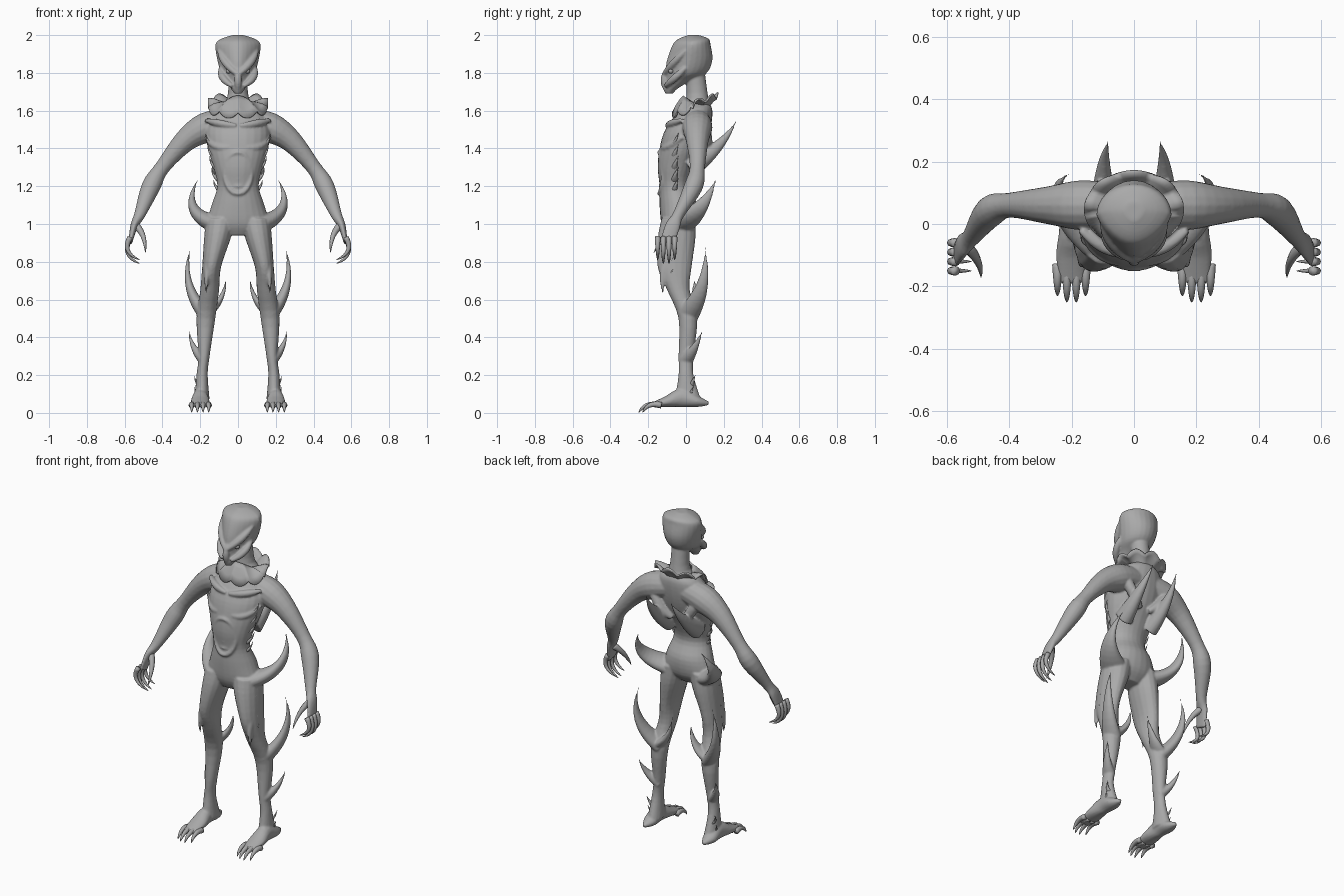
import bpy, bmesh, math
from mathutils import Vector

cube = bpy.data.objects.get("Cube")
if cube:
    bpy.data.objects.remove(cube, do_unlink=True)

skin = bpy.data.materials.new("grey_skin")
skin.use_nodes = True
skin.diffuse_color = (.4, .4, .4, 1)
skin.node_tree.nodes["Principled BSDF"].inputs["Base Color"].default_value = skin.diffuse_color

ACROSS = Vector((1, 0, 0))
BACKWARD = Vector((0, 1, 0))


def ring(x=0, y=0, z=0, wide=.05, deep=None):
    """One cross-section: its centre and two radii."""
    return Vector((x, y, z, wide, wide if deep is None else deep))


def smooth_path(rings, steps=4):
    """Fill in between cross-sections along a smooth spline."""
    padded = [rings[0], *rings, rings[-1]]
    path = []
    for before, start, end, after in zip(padded, padded[1:], padded[2:], padded[3:]):
        into, out = (end - before) / 2, (after - start) / 2
        for step in range(steps):
            t = step / steps
            ease = t * t * (3 - 2 * t)
            path.append(start.lerp(end, ease) + into * (t * (1 - t) ** 2) - out * (t * t * (1 - t)))
    return path + [rings[-1]]


def skin_path(bm, path, mirror=True, level=False, axis=BACKWARD, sides=16, wedge=0):
    """Skin a tube; level keeps rings horizontal, wedge narrows their front."""
    for mirror_sign in ((1, -1) if mirror else (1,)):
        loops = []
        for index, section in enumerate(path):
            centre = Vector(section[:3])
            u, v = ACROSS, BACKWARD
            if not level:
                ahead = path[min(index + 1, len(path) - 1)]
                behind = path[max(index - 1, 0)]
                along = (Vector(ahead[:3]) - Vector(behind[:3])).normalized()
                u = (axis - along * axis.dot(along)).normalized()
                v = along.cross(u)
            loop = []
            for side in range(sides):
                angle = math.tau * side / sides
                front = max(-math.sin(angle), 0)
                point = centre + u * (math.cos(angle) * (1 - wedge * front) * section[3])
                point += v * (math.sin(angle) * section[4])
                loop.append(bm.verts.new((point.x * mirror_sign, point.y, point.z)))
            loops.append(loop)
        bridge(bm, loops)
        bm.faces.new(loops[0])
        bm.faces.new(loops[-1])


def bridge(bm, loops):
    for lower, upper in zip(loops, loops[1:]):
        for side in range(len(lower)):
            after = (side + 1) % len(lower)
            bm.faces.new((lower[side], lower[after], upper[after], upper[side]))


def spike(bm, start, bend, tip, wide, deep, taper=1, **options):
    """A curved horn that narrows from start to tip."""
    start, bend, tip = Vector(start), Vector(bend), Vector(tip)
    path = []
    for step in range(13):
        t = step / 12
        centre = start.lerp(bend, t).lerp(bend.lerp(tip, t), t)
        size = max((1 - t) ** taper, .06)
        path.append(ring(*centre, wide * size, deep * size))
    skin_path(bm, path, **options)


def ridge(bm, start, bend, end, thick, **options):
    """A fold that swells in its middle."""
    start, bend, end = Vector(start), Vector(bend), Vector(end)
    path = []
    for step in range(9):
        t = step / 8
        centre = start.lerp(bend, t).lerp(bend.lerp(end, t), t)
        path.append(ring(*centre, thick * (.5 + .5 * math.sin(math.pi * t))))
    skin_path(bm, path, **options)


def finish(bm, name):
    bmesh.ops.recalc_face_normals(bm, faces=bm.faces)
    for face in bm.faces:
        face.smooth = True
    mesh = bpy.data.meshes.new(name)
    bm.to_mesh(mesh)
    bm.free()
    mesh.materials.append(skin)
    part = bpy.data.objects.new(name, mesh)
    bpy.context.collection.objects.link(part)
    return part


body = bmesh.new()

# Torso and neck
torso = [ring(y=-.05, z=.94, wide=.08, deep=.05), ring(y=-.04, z=1, wide=.16, deep=.09),
         ring(y=-.04, z=1.1, wide=.14, deep=.1), ring(y=-.06, z=1.2, wide=.11, deep=.08),
         ring(y=-.05, z=1.3, wide=.13, deep=.1), ring(y=-.02, z=1.4, wide=.16, deep=.12),
         ring(y=.01, z=1.5, wide=.17, deep=.12), ring(y=.05, z=1.6, wide=.13, deep=.09),
         ring(y=.06, z=1.66, wide=.06), ring(y=.05, z=1.8, wide=.05)]
skin_path(body, smooth_path(torso), mirror=False, level=True, sides=24)

# Head with a wide swept crown and narrow muzzle
head = [ring(y=-.09, z=1.69, wide=.02), ring(y=-.08, z=1.72, wide=.04),
        ring(y=-.04, z=1.76, wide=.06, deep=.07), ring(z=1.8, wide=.09, deep=.11),
        ring(y=.02, z=1.87, wide=.11, deep=.12), ring(y=.03, z=1.95, wide=.12, deep=.1),
        ring(y=.04, z=1.98, wide=.09, deep=.08), ring(y=.04, z=2, wide=.03)]
skin_path(body, smooth_path(head), mirror=False, level=True, sides=24, wedge=.3)

# Arms
arm = [ring(x=.05, y=.06, z=1.54, wide=.07), ring(x=.17, y=.06, z=1.51, wide=.08),
       ring(x=.28, y=.06, z=1.44, wide=.06), ring(x=.4, y=.06, z=1.3, wide=.04),
       ring(x=.46, y=.04, z=1.2, wide=.05), ring(x=.52, y=-.04, z=1.05, wide=.03),
       ring(x=.55, y=-.07, z=.99, wide=.04, deep=.02), ring(x=.57, y=-.1, z=.9, wide=.04, deep=.01)]
skin_path(body, smooth_path(arm))

# Legs
leg = [ring(x=.09, y=-.04, z=1.03, wide=.08, deep=.09), ring(x=.11, y=-.05, z=.92, wide=.07, deep=.1),
       ring(x=.14, y=-.06, z=.77, wide=.05, deep=.09), ring(x=.15, y=-.04, z=.65, wide=.05, deep=.06),
       ring(x=.17, y=.01, z=.5, wide=.05), ring(x=.18, z=.3, wide=.03, deep=.04),
       ring(x=.19, z=.2, wide=.03, deep=.04), ring(x=.19, y=.01, z=.07, wide=.04, deep=.07)]
skin_path(body, smooth_path(leg), level=True)

# Feet
foot = [ring(x=.2, y=.12, z=.05, wide=.01), ring(x=.2, y=.06, z=.06, wide=.04, deep=.03),
        ring(x=.2, y=-.02, z=.08, wide=.04, deep=.05), ring(x=.2, y=-.1, z=.06, wide=.05, deep=.03),
        ring(x=.2, y=-.19, z=.04, wide=.04, deep=.01)]
skin_path(body, smooth_path(foot), axis=ACROSS)

# Large curved spikes: hip, calf fin, inner knee, lower calf, back
spike(body, start=(.12, -.03, 1), bend=(.31, .09, 1.06), tip=(.21, .16, 1.24), wide=.08, deep=.05)
spike(body, start=(.17, .01, .52), bend=(.31, .12, .67), tip=(.25, .1, .88), wide=.06, deep=.04)
spike(body, start=(.17, .02, .53), bend=(.07, .06, .58), tip=(.06, .04, .73), wide=.05, deep=.03)
spike(body, start=(.18, 0, .28), bend=(.25, .05, .34), tip=(.26, .09, .44), wide=.04, deep=.03)
spike(body, start=(.09, .02, 1.3), bend=(.11, .19, 1.4), tip=(.08, .27, 1.55), wide=.05, deep=.06, axis=ACROSS)

# Knee plates
spike(body, start=(.15, -.08, .82), bend=(.17, -.14, .74), tip=(.17, -.12, .61), wide=.03, deep=.04, axis=ACROSS)

# Chest folds, collarbones and shoulder blades
ridge(body, start=(0, -.12, 1.42), bend=(.11, -.13, 1.37), end=(.17, -.02, 1.46), thick=.02)
ridge(body, start=(.01, -.1, 1.52), bend=(.1, -.09, 1.53), end=(.17, -.02, 1.55), thick=.02)
ridge(body, start=(.03, .09, 1.36), bend=(.13, .13, 1.42), end=(.16, .09, 1.56), thick=.03)

# Brow ridges, cheeks and muzzle
ridge(body, start=(0, -.12, 1.79), bend=(.08, -.07, 1.85), end=(.1, 0, 1.92), thick=.02)
ridge(body, start=(.09, 0, 1.83), bend=(.1, -.06, 1.77), end=(.03, -.11, 1.73), thick=.02)
ridge(body, start=(0, -.1, 1.82), bend=(0, -.13, 1.76), end=(0, -.1, 1.7), thick=.02, mirror=False)

# Abdomen rim and cross ridges
rim = []
for step in range(9):
    angle = math.pi * step / 8
    reach = .07 * math.sin(angle)
    rim.append(ring(x=reach, y=4 * reach ** 2 - .14, z=1.27 - .11 * math.cos(angle), wide=.012))
skin_path(body, smooth_path(rim))
for level in range(4):
    z = 1.2 + .04 * level
    ridge(body, start=(-.05, -.12, z), bend=(0, -.15, z), end=(.05, -.12, z), thick=.01, mirror=False)

# Fuse the body into one skin
body_part = finish(body, "body")
fuse = body_part.modifiers.new("fuse", 'REMESH')
fuse.mode = 'VOXEL'
fuse.voxel_size = .006
fuse.use_smooth_shade = True
body_part.modifiers.new("relax", 'SMOOTH').iterations = 4

# Fingers, fanned front to back and curling inward, and thumbs
fingers = bmesh.new()
for finger in range(4):
    y = -.06 - .03 * finger
    drop = .02 * abs(finger - 1.5)
    spike(fingers, start=(.57, y, .93), bend=(.62, y, .82 + drop), tip=(.52, y, .78 + drop),
          wide=.015, deep=.015, taper=.5, sides=8)
spike(fingers, start=(.54, -.07, .99), bend=(.49, -.11, .95), tip=(.49, -.17, .85),
      wide=.02, deep=.02, taper=.6, sides=8)
finish(fingers, "fingers")

# Toes with claws, the middle ones longest
toes = bmesh.new()
for toe in range(4):
    x = .155 + .03 * toe
    reach = -.26 + .02 * abs(toe - 1.5)
    spike(toes, start=(x, -.13, .04), bend=(x, reach + .03, .06), tip=(x, reach, .002),
          wide=.017, deep=.017, taper=.5, axis=ACROSS, sides=8)
finish(toes, "toes")

# Small barbs along the ribs, thighs and ankles
barbs = bmesh.new()
spots = [(.11 + .01 * row, -.06, 1.2 + .06 * row) for row in range(5)]
spots += [(.17 - .005 * row, -.09, .72 + .06 * row) for row in range(4)]
spots += [(.21, .02, .1), (.21, .03, .16)]
for spot in spots:
    root = Vector(spot)
    spike(barbs, start=root - Vector((.02, 0, .03)), bend=root + ACROSS * .02,
          tip=root + Vector((.02, .02, .04)), wide=.02, deep=.012, sides=8)
finish(barbs, "barbs")

# Eyes
eyes = bmesh.new()
for mirror_sign in (1, -1):
    ball = bmesh.ops.create_uvsphere(eyes, u_segments=12, v_segments=8, radius=.014)
    bmesh.ops.translate(eyes, verts=ball["verts"], vec=(.05 * mirror_sign, -.08, 1.81))
finish(eyes, "eyes")

# Ragged collar, low in front and standing up behind
collar = bmesh.new()
loops = []
for flare in (0, .3, .7, 1):
    loop = []
    for step in range(72):
        angle = math.tau * step / 72
        back = math.sin(angle)
        jag = abs(math.sin(4.5 * angle + math.pi / 4)) * math.copysign(.03, back)
        inner, outer = 1.64 - .04 * back, 1.63 + .04 * back + jag
        x = math.cos(angle) * (.06 + .1 * flare)
        y = .045 + back * (.06 + .06 * flare)
        z = inner + (outer - inner) * flare + .01 * math.sin(math.pi * flare)
        loop.append(collar.verts.new((x, y, z)))
    loops.append(loop)
bridge(collar, loops)
collar_part = finish(collar, "collar")
collar_part.modifiers.new("thickness", 'SOLIDIFY').thickness = .01
